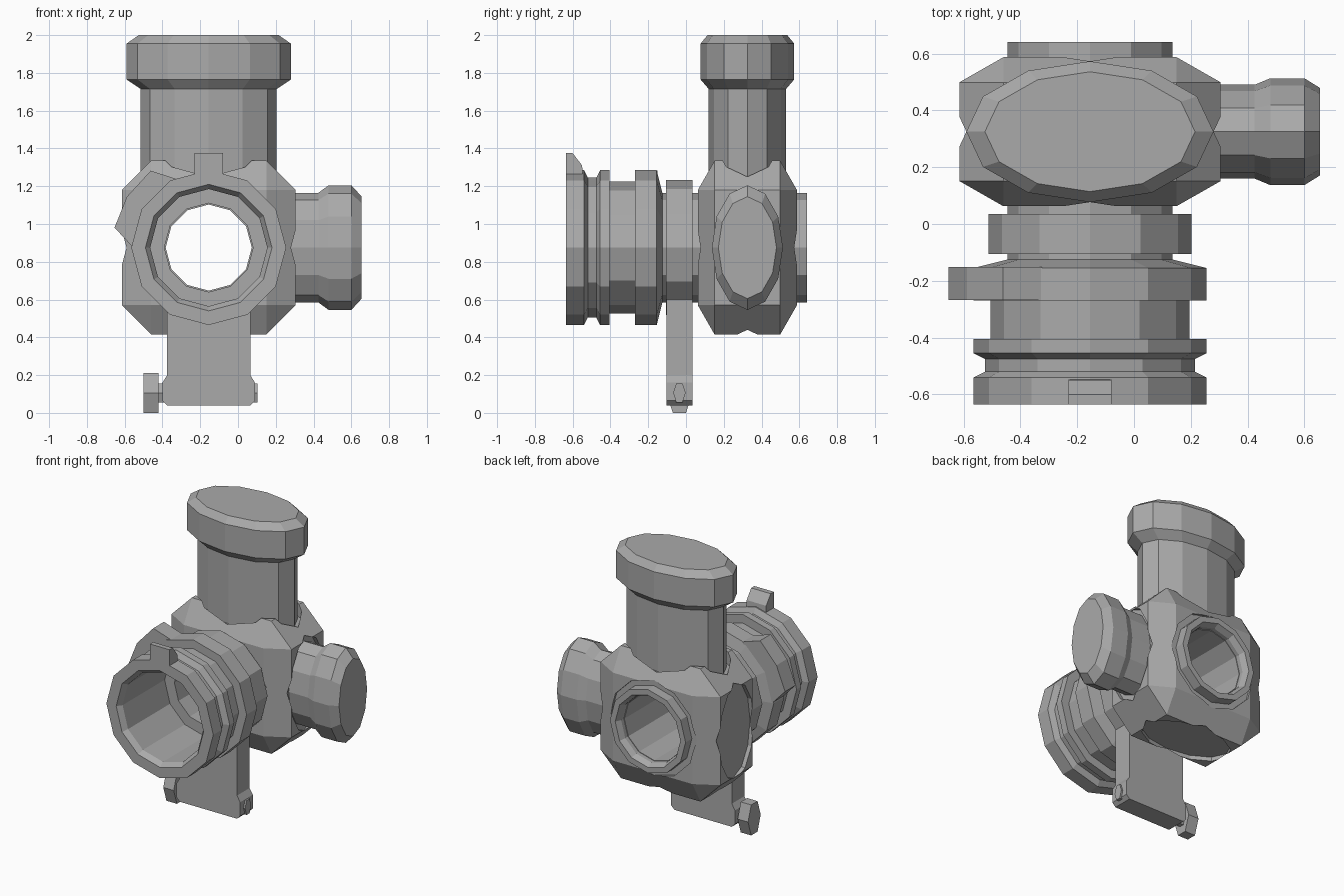
import bpy, bmesh, math
from mathutils import Vector

if "Cube" in bpy.data.objects:
    bpy.data.objects.remove(bpy.data.objects["Cube"])

CX, CY, CZ = -0.155, 0.325, 0.875   # main axis and body centre
SQUASH = 0.57                       # depth ratio of the squashed parts

grey = bpy.data.materials.new("matte_grey")
grey.use_nodes = True
colour = (0.4, 0.4, 0.4, 1)
grey.diffuse_color = colour
grey.node_tree.nodes["Principled BSDF"].inputs["Base Color"].default_value = colour


def finish(name, bm):
    bmesh.ops.recalc_face_normals(bm, faces=bm.faces)
    mesh = bpy.data.meshes.new(name)
    bm.to_mesh(mesh)
    bm.free()
    mesh.materials.append(grey)
    obj = bpy.data.objects.new(name, mesh)
    bpy.context.scene.collection.objects.link(obj)
    return obj


def lathe(name, profile, axis, centre, closed=False, sides=12, squash=1.0):
    """Turn (position, radius) pairs about an axis; closed makes a hollow ring."""
    bm = bmesh.new()
    rings = []
    for t, r in profile:
        ring = []
        for i in range(sides):
            a = 2 * math.pi * i / sides
            c, s = r * math.cos(a), r * math.sin(a)
            p = {"x": (t, c, s), "y": (c, t, s), "z": (c, s, t)}[axis]
            ring.append(bm.verts.new(Vector((p[0], p[1] * squash, p[2])) + Vector(centre)))
        rings.append(ring)
    pairs = list(zip(rings, rings[1:]))
    if closed:
        pairs.append((rings[-1], rings[0]))
    else:
        bm.faces.new(rings[0])
        bm.faces.new(rings[-1])
    for a, b in pairs:
        for i in range(sides):
            j = (i + 1) % sides
            bm.faces.new((a[i], a[j], b[j], b[i]))
    return finish(name, bm)


def prism(name, points, axis, start, end):
    """Extrude an outline: (x, z) along y, or (y, z) along x."""
    bm = bmesh.new()
    place = (lambda u, v: (u, start, v)) if axis == "y" else (lambda u, v: (start, u, v))
    face = bm.faces.new([bm.verts.new(place(u, v)) for u, v in points])
    out = bmesh.ops.extrude_face_region(bm, geom=[face])
    step = Vector((0, end - start, 0)) if axis == "y" else Vector((end - start, 0, 0))
    bmesh.ops.translate(bm, vec=step, verts=[v for v in out["geom"] if isinstance(v, bmesh.types.BMVert)])
    return finish(name, bm)


# Body: chamfered block, squashed in depth
HALF, CHAMFER = 0.46, 0.155
bm = bmesh.new()
bmesh.ops.create_cube(bm, size=2 * HALF)
bmesh.ops.bevel(bm, geom=bm.edges[:], offset=CHAMFER, offset_type="OFFSET",
                segments=1, profile=0.5, affect="EDGES")
flat = max(sorted(abs(c) for c in v.co)[1] for v in bm.verts)
fix = (HALF - CHAMFER) / flat
for v in bm.verts:
    v.co = [c if abs(c) > HALF - 0.001 else c * fix for c in v.co]
    v.co = Vector((v.co.x, v.co.y * SQUASH, v.co.z)) + Vector((CX, CY, CZ))
body = finish("body", bm)

# Shallow round recess in each body face, and the sight bore
centre = (CX, CY, CZ)
cutters = []
for axis, sign, radius, depth in (("x", 1, 0.33, 0.028), ("x", -1, 0.33, 0.028),
                                  ("z", 1, 0.39, 0.088), ("z", -1, 0.33, 0.028),
                                  ("y", 1, 0.33, 0.028), ("y", -1, 0.33, 0.028)):
    cutters.append(lathe("cutter", [(sign * (HALF - depth), radius), (sign * 0.6, radius)],
                         axis, centre, squash=SQUASH))
cutters.append(lathe("cutter", [(-0.5, 0.228), (0.5, 0.228)], "y", centre))
for cutter in cutters:
    cutter.hide_render = True
    mod = body.modifiers.new("cut", "BOOLEAN")
    mod.operation, mod.solver, mod.object = "DIFFERENCE", "EXACT", cutter
graph = bpy.context.evaluated_depsgraph_get()
cut_mesh = bpy.data.meshes.new_from_object(body.evaluated_get(graph))
body.modifiers.clear()
body.data = cut_mesh
for cutter in cutters:
    bpy.data.objects.remove(cutter)

# Turret necks with flared caps
lathe("top_turret", [(1.2, 0.36), (1.715, 0.36), (1.765, 0.435), (1.955, 0.435), (2.0, 0.37)],
      "z", (CX, CY, 0), squash=SQUASH)
lathe("side_turret", [(0.2, 0.29), (0.425, 0.29), (0.48, 0.33), (0.6, 0.33), (0.655, 0.27)],
      "x", (0, CY, CZ), squash=SQUASH)

# Hollow eyepiece tube, outside then back along the bore
lathe("eyepiece_tube", [
    (-0.635, 0.41), (-0.54, 0.41), (-0.52, 0.37), (-0.475, 0.37), (-0.455, 0.41), (-0.405, 0.41),
    (-0.405, 0.35), (-0.27, 0.35), (-0.27, 0.41), (-0.155, 0.41), (-0.125, 0.29), (0.1, 0.29),
    (0.1, 0.235), (-0.14, 0.235), (-0.14, 0.31), (-0.6, 0.31), (-0.635, 0.335)],
    "y", (CX, 0, CZ), closed=True)
lathe("rear_lens_ring", [(0.5, 0.29), (0.64, 0.29), (0.64, 0.25), (0.6, 0.232), (0.5, 0.232)],
      "y", (CX, 0, CZ), closed=True)

# Nub on the eyepiece rim and lever on the adjustment ring
prism("rim_nub", [(-0.635, 1.24), (-0.635, 1.375), (-0.6, 1.375), (-0.55, 1.31), (-0.545, 1.24)],
      "x", CX - 0.075, CX + 0.075)
lever = [(0.4, 180), (0.51, 168), (0.51, 148), (0.51, 127), (0.4, 115), (0.33, 148)]
prism("ring_lever", [(CX + r * math.cos(math.radians(a)), CZ + r * math.sin(math.radians(a)))
                     for r, a in lever], "y", -0.268, -0.152)

# Mount: clamp ring and foot
FRONT, BACK = -0.105, 0.035
lathe("mount_ring", [(FRONT, 0.357), (BACK, 0.357), (BACK, 0.26), (FRONT, 0.26)],
      "y", (CX, 0, CZ), closed=True)
half_foot = [(0.22, 0.6), (0.22, 0.2), (0.245, 0.16), (0.245, 0.065), (0.22, 0.04)]
foot = [(CX + x, z) for x, z in half_foot] + [(CX - x, z) for x, z in reversed(half_foot)]
prism("mount_foot", foot, "y", FRONT + 0.001, BACK - 0.001)

# Cross bolt with hexagonal knob
bolt = (0, -0.035, 0.106)
for name, start, end, radius in (("bolt_knob", -0.5, -0.42, 0.122), ("bolt_shaft", -0.43, 0.102, 0.058)):
    lathe(name, [(start, radius), (end, radius)], "x", bolt, sides=6, squash=SQUASH)
